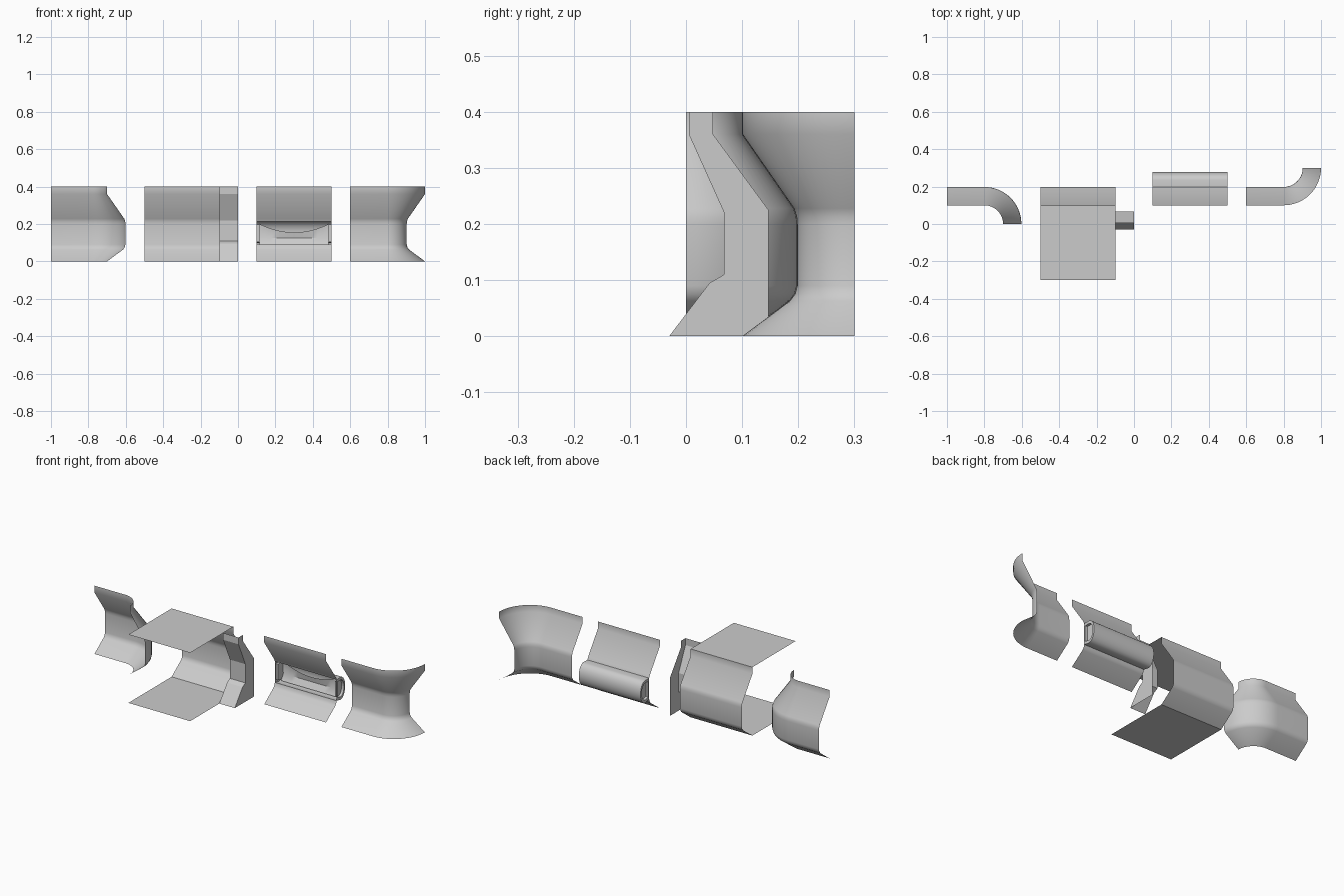
import bpy, math

if "Cube" in bpy.data.objects:
    bpy.data.objects.remove(bpy.data.objects["Cube"])

# Wall cross-section as (y, z): the wall bows outward between floor and ceiling
WALL = [(.10, 0), (.185, .063), (.194, .075), (.198, .09), (.198, .2),
        (.197, .213), (.192, .228), (.10, .36), (.10, .40)]


def make(name, verts, faces, smooth=True):
    me = bpy.data.meshes.new(name)
    me.from_pydata(verts, [], faces)
    ob = bpy.data.objects.new(name, me)
    bpy.context.collection.objects.link(ob)
    if smooth:
        bpy.ops.object.select_all(action='DESELECT')
        ob.select_set(True)
        bpy.context.view_layer.objects.active = ob
        bpy.ops.object.shade_smooth_by_angle(angle=math.radians(35))
    return ob


def loft(name, stations, smooth=True):
    """Skin a list of equal-length open sections."""
    n = len(stations[0])
    verts = [p for s in stations for p in s]
    faces = [(i * n + j, (i + 1) * n + j, (i + 1) * n + j + 1, i * n + j + 1)
             for i in range(len(stations) - 1) for j in range(n - 1)]
    return make(name, verts, faces, smooth)


def straight(name, profile, x0, x1, smooth=True):
    return loft(name, [[(x, y, z) for y, z in profile] for x in (x0, x1)], smooth)


def corner(name, x0, xc, yc):
    """Straight run followed by a quarter turn about (xc, yc)."""
    side = 1 if yc < .15 else -1
    st = [[(x0, y, z) for y, z in WALL]]
    for k in range(17):
        a = math.pi / 2 * k / 16
        st.append([(xc + abs(y - yc) * math.sin(a),
                    yc + side * abs(y - yc) * math.cos(a), z) for y, z in WALL])
    return loft(name, st)


# Corner wall modules
corner("outer_corner_wall", -1, -.8, 0)
corner("inner_corner_wall", .6, .8, .3)

# Straight module with floor and ceiling
straight("straight_wall", WALL, -.5, -.1)
for name, z in (("floor_panel", 0), ("ceiling_panel", .4)):
    straight(name, [(-.3, z), (.1, z)], -.5, -.1, False)

# Support rib: front skin plus side plate
RIB = [(-.03, 0), (.042, .095), (.068, .11), (.068, .22), (.005, .36), (.005, .4)]
BACK = [(.147, 0), (.147, .095), (.147, .11), (.147, .225), (.048, .36), (.048, .4)]
straight("rib_front", RIB, -.1, 0, False)
loft("rib_side_plate", [[(0, y, z) for y, z in p] for p in (RIB, BACK)], False)

# Niche module: wall above and below the opening
straight("niche_lower_wall", WALL[:4], .1, .5)
straight("niche_upper_wall", [(.198, .213)] + WALL[6:], .1, .5)

# Rounded recess bulging out behind the wall
BULGE = [(.198, .09), (.235, .082)]
BULGE += [(.235 + .043 * math.sin(a), .148 - .066 * math.cos(a))
          for a in [math.pi * k / 10 for k in range(1, 10)]]
BULGE += [(.235, .214), (.198, .213)]
straight("niche_shell", BULGE, .1, .5)

# End frames: flat ring, stepped rim and recessed cap
INNER = [(.232 + (y - .232) * .75, .15 + (z - .15) * .75) for y, z in BULGE]
for side, x, xi in (("left", .1, .115), ("right", .5, .485)):
    rings = [[(x, y, z) for y, z in BULGE + BULGE[:1]],
             [(x, y, z) for y, z in INNER + INNER[:1]],
             [(xi, y, z) for y, z in INNER + INNER[:1]]]
    loft("niche_frame_" + side, rings, False)
    make("niche_end_cap_" + side, [(xi, y, z) for y, z in INNER],
         [tuple(range(len(INNER)))], False)

# Inner back panel with a sagging top edge
st = []
for k in range(13):
    t = k / 6 - 1
    top = .155 + .045 * t * t
    st.append([(.3 + .185 * t, .235, .09), (.3 + .185 * t, .255, .125),
               (.3 + .185 * t, .25, top)])
loft("niche_back_panel", st)
